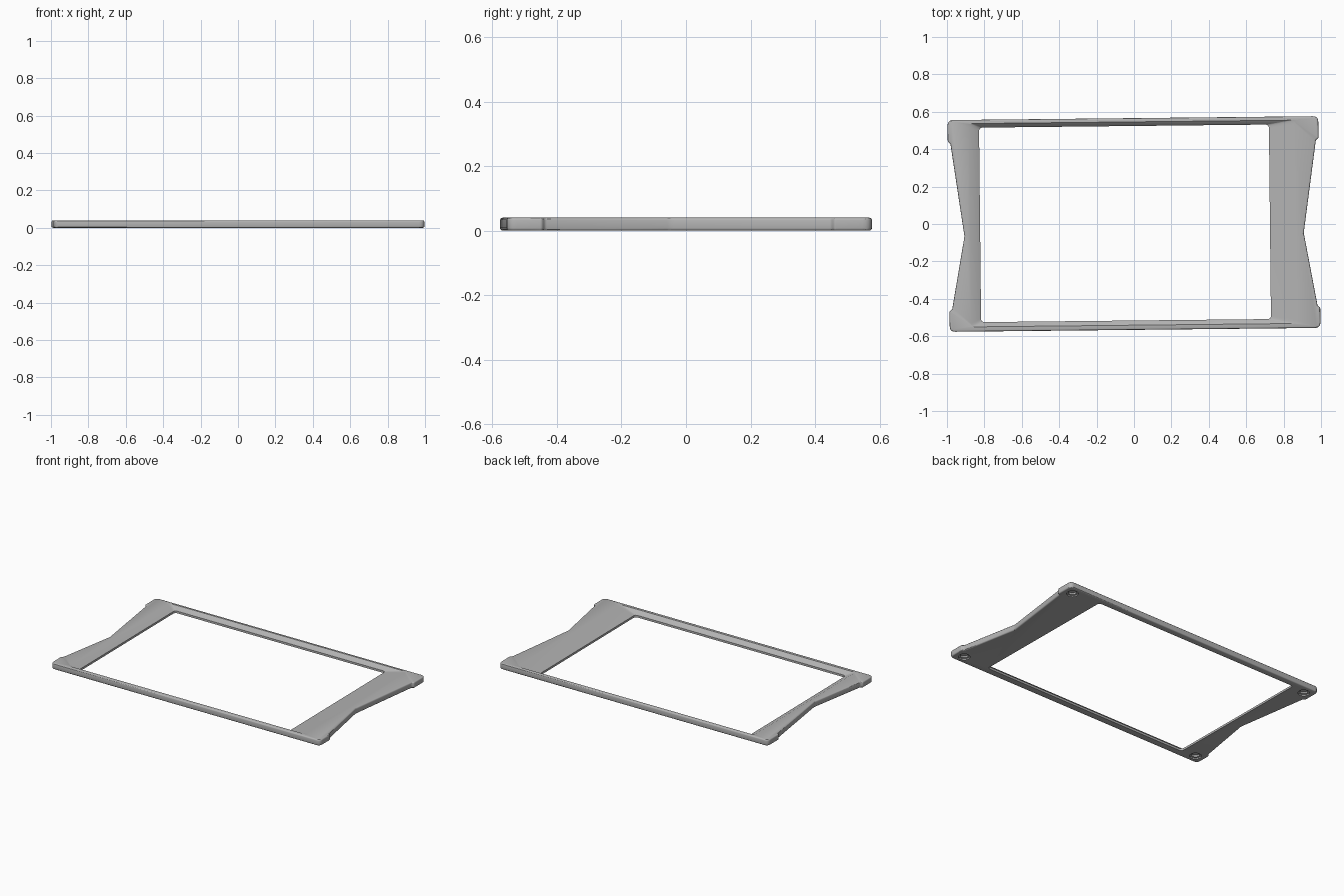
import bpy
import bmesh
import math
from mathutils import Vector

if "Cube" in bpy.data.objects:
    bpy.data.objects.remove(bpy.data.objects["Cube"], do_unlink=True)

THICK = 0.04
LIP = 0.014
TILT = 0.0106

grey = bpy.data.materials.new("satin grey")
grey.use_nodes = True
grey.diffuse_color = (0.45, 0.45, 0.45, 1)
grey.node_tree.nodes["Principled BSDF"].inputs["Base Color"].default_value = (0.45, 0.45, 0.45, 1)


def fillet(corners, steps=5):
    """Round each (x, y, radius) corner of a polygon with a short curve."""
    out = []
    for i, (x, y, r) in enumerate(corners):
        p = Vector((x, y))
        if r == 0:
            out.append(p)
            continue
        a = p + (Vector(corners[i - 1][:2]) - p).normalized() * r
        b = p + (Vector(corners[(i + 1) % len(corners)][:2]) - p).normalized() * r
        for k in range(steps + 1):
            t = k / steps
            out.append(a * (1 - t) ** 2 + p * 2 * t * (1 - t) + b * t * t)
    return out


def loft(name, layers):
    """Closed solid through a stack of (outline, z) layers."""
    bm = bmesh.new()
    rings = [[bm.verts.new((p.x, p.y, z)) for p in pts] for pts, z in layers]
    n = len(rings[0])
    for low, high in zip(rings, rings[1:]):
        for i in range(n):
            j = (i + 1) % n
            bm.faces.new((low[i], low[j], high[j], high[i]))
    bm.faces.new(rings[0][::-1])
    bm.faces.new(rings[-1])
    bmesh.ops.recalc_face_normals(bm, faces=bm.faces)
    mesh = bpy.data.meshes.new(name)
    bm.to_mesh(mesh)
    bm.free()
    mesh.materials.append(grey)
    obj = bpy.data.objects.new(name, mesh)
    bpy.context.collection.objects.link(obj)
    return obj


def rectangle(x0, x1, y0, y1, r):
    return fillet([(x0, y0, r), (x1, y0, r), (x1, y1, r), (x0, y1, r)])


def circle(x, y, r, n=32):
    return [Vector((x + r * math.cos(k * math.tau / n), y + r * math.sin(k * math.tau / n)))
            for k in range(n)]


def apply(obj, mod):
    bpy.ops.object.select_all(action='DESELECT')
    bpy.context.view_layer.objects.active = obj
    obj.select_set(True)
    bpy.ops.object.modifier_apply(modifier=mod.name)


def cut(obj, cutter):
    cutter.hide_render = True
    mod = obj.modifiers.new("cut", 'BOOLEAN')
    mod.operation = 'DIFFERENCE'
    mod.solver = 'EXACT'
    mod.object = cutter
    apply(obj, mod)
    bpy.data.objects.remove(cutter, do_unlink=True)


# Plate outline: square ears at the corners, sides pinched to a waist
right_side = [(0.991, -0.566, 0.03), (0.991, -0.457, 0.006), (0.977, -0.447, 0.006),
              (0.907, -0.057, 0.012), (0.977, 0.439, 0.006), (0.991, 0.449, 0.006),
              (0.991, 0.566, 0.03)]
left_side = [(-x, y, r) for x, y, r in reversed(right_side)]
outline = fillet(right_side + left_side)
frame = loft("bezel_frame", [(outline, 0), (outline, THICK)])

# Softened top and bottom rims
rim = frame.modifiers.new("rim", 'BEVEL')
rim.width = 0.008
rim.segments = 3
rim.limit_method = 'ANGLE'
rim.angle_limit = math.radians(60)
apply(frame, rim)

# Window opening, with the top surface sloping down to a thin lip
window = rectangle(-0.823, 0.727, -0.516, 0.524, 0.02)
recess = rectangle(-0.875, 0.865, -0.541, 0.546, 0.02)
cut(frame, loft("window_cutter", [(window, -0.1), (window, LIP),
                                  (recess, THICK), (recess, 0.1)]))

# Stepped blind sockets under the four ears
for sx in (-1, 1):
    for sy in (-1, 1):
        x, y = sx * 0.925, sy * 0.505
        wide, narrow = circle(x, y, 0.036), circle(x, y, 0.024)
        cut(frame, loft("socket_cutter", [(wide, -0.02), (wide, 0.008),
                                          (narrow, 0.0081), (narrow, 0.02)]))

frame.rotation_euler.z = TILT
bpy.ops.object.select_all(action='DESELECT')
bpy.context.view_layer.objects.active = frame
frame.select_set(True)
bpy.ops.object.transform_apply(location=False, rotation=True, scale=False)
bpy.ops.object.shade_smooth_by_angle(angle=math.radians(30))
